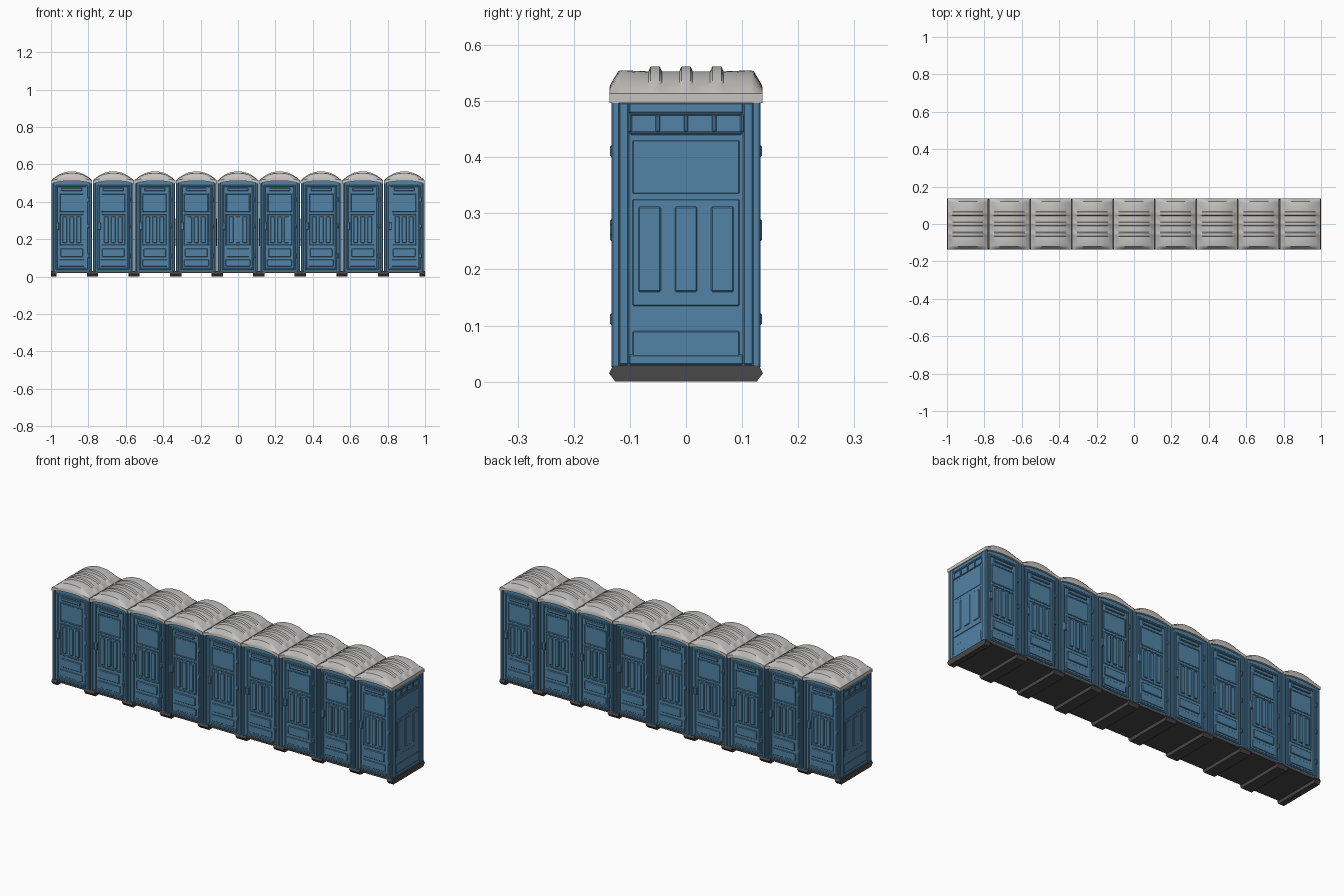
import bpy, bmesh, math
from mathutils import Matrix, Vector

if "Cube" in bpy.data.objects:
    bpy.data.objects.remove(bpy.data.objects["Cube"], do_unlink=True)

UNITS = 9
PITCH = 2 / UNITS


def material(name, rgb):
    m = bpy.data.materials.new(name)
    m.use_nodes = True
    m.diffuse_color = (*rgb, 1)
    bsdf = m.node_tree.nodes["Principled BSDF"]
    bsdf.inputs["Base Color"].default_value = (*rgb, 1)
    bsdf.inputs["Roughness"].default_value = 0.7
    return m


blue = material("blue plastic", (0.085, 0.23, 0.38))
grey = material("pale grey roof", (0.56, 0.55, 0.53))
dark = material("dark base", (0.065, 0.065, 0.065))


def finish(bm, name, mat):
    bmesh.ops.recalc_face_normals(bm, faces=bm.faces)
    me = bpy.data.meshes.new(name)
    bm.to_mesh(me)
    bm.free()
    me.materials.append(mat)
    return me


def place(me, name, x=0.0):
    ob = bpy.data.objects.new(name, me)
    ob.location.x = x
    bpy.context.collection.objects.link(ob)
    return ob


def smooth(ob, angle):
    bpy.ops.object.select_all(action="DESELECT")
    ob.select_set(True)
    bpy.context.view_layer.objects.active = ob
    bpy.ops.object.shade_smooth_by_angle(angle=math.radians(angle))


def box(bm, lo, hi, bevel=0.0, turn=None):
    lo, hi = Vector(lo), Vector(hi)
    m = Matrix.Translation((lo + hi) / 2) @ Matrix.Diagonal((*(hi - lo), 1))
    verts = bmesh.ops.create_cube(bm, size=1, matrix=m)["verts"]
    if turn:
        bmesh.ops.transform(bm, matrix=turn, verts=verts)
    if bevel:
        edges = list({e for v in verts for e in v.link_edges})
        bmesh.ops.bevel(bm, geom=edges, offset=bevel, segments=1, affect="EDGES")


def loft(bm, loops):
    """Skin closed loops of equal length and cap both ends."""
    rings = [[bm.verts.new(p) for p in loop] for loop in loops]
    n = len(rings[0])
    for a, b in zip(rings, rings[1:]):
        for i in range(n):
            bm.faces.new((a[i], a[(i + 1) % n], b[(i + 1) % n], b[i]))
    bm.faces.new(rings[0])
    bm.faces.new(rings[-1])


def arch(w, edge, crown, n=14):
    """Points of an arched line from -w to w."""
    xs = [w * (2 * i / n - 1) for i in range(n + 1)]
    return [(x, edge + (crown - edge) * (1 - abs(x / w) ** 2.2)) for x in xs]


def wall(bm, parts, wall_y, angle, bevel=0.0025):
    """Raised parts (u0, u1, z0, z1, depth) on a wall turned about z."""
    turn = Matrix.Rotation(angle, 4, "Z")
    for u0, u1, z0, z1, d in parts:
        box(bm, (u0, -wall_y - d, z0), (u1, -wall_y + 0.004, z1), min(bevel, d / 2), turn)


def frame(w, z0, z1, t, d):
    """Four strips around an open panel."""
    return [(-w, -w + t, z0, z1, d), (w - t, w, z0, z1, d),
            (-w + t, w - t, z0, z0 + t, d), (-w + t, w - t, z1 - t, z1, d)]


# Cabin core with an arched top
CORE_X, CORE_Y = 0.103, 0.126
bm = bmesh.new()
section = [(-CORE_X, 0.024)] + arch(CORE_X, 0.505, 0.525) + [(CORE_X, 0.024)]
loft(bm, [[(x, y, z) for x, z in section] for y in (-CORE_Y, CORE_Y)])
# Corner posts
for sx in (-1, 1):
    for sy in (-1, 1):
        box(bm, (sx * 0.1015 - 0.007, sy * 0.125 - 0.008, 0.024),
            (sx * 0.1015 + 0.007, sy * 0.125 + 0.008, 0.506), 0.003)
cabin = finish(bm, "cabin", blue)

# Door: outer frame, window panel, slats, kick panel, vent hood, latch, hinges
door = frame(0.086, 0.035, 0.49, 0.011, 0.005)
door += frame(0.066, 0.345, 0.445, 0.006, 0.003)
door += frame(0.066, 0.165, 0.335, 0.006, 0.003)
door += [(u - 0.012, u + 0.012, 0.18, 0.322, 0.006) for u in (-0.037, 0, 0.037)]
door += [(-0.06, 0.06, 0.105, 0.15, 0.005), (-0.066, 0.066, 0.055, 0.09, 0.003),
         (-0.055, 0.055, 0.457, 0.474, 0.007), (-0.084, -0.067, 0.25, 0.29, 0.009)]
door += [(0.083, 0.094, z, z + 0.022, 0.009) for z in (0.1, 0.26, 0.4)]
bm = bmesh.new()
for angle in (0, math.pi):
    wall(bm, door, CORE_Y, angle)
doors = finish(bm, "door", blue)

# Side wall: border, vents, window panel, slats, kick panel
side = frame(0.12, 0.03, 0.497, 0.018, 0.004)
side += [(-0.1, 0.1, 0.474, 0.48, 0.005), (-0.1, 0.1, 0.44, 0.446, 0.004)]
side += [(u - 0.004, u + 0.004, 0.444, 0.476, 0.005) for u in (-0.1, -0.05, 0, 0.05, 0.1)]
side += [(-0.095, 0.095, 0.335, 0.43, 0.002), (-0.095, 0.095, 0.135, 0.325, 0.003)]
side += [(u - 0.02, u + 0.02, 0.16, 0.312, 0.006) for u in (-0.065, 0, 0.065)]
side += [(-0.095, 0.095, 0.045, 0.09, 0.003)]
bm = bmesh.new()
for angle in (math.pi / 2, -math.pi / 2):
    wall(bm, side, CORE_X, angle)
sides = finish(bm, "side_panel", blue)

# Roof: arched sections along y, with three raised ribs
ROOF_X, BASE, RIB = 0.1095, 0.555, 0.562
stations = [(-0.136, 0.526), (-0.133, 0.533), (-0.121, 0.553), (-0.116, BASE)]
for y in (-0.055, 0, 0.055):
    stations += [(y - 0.012, BASE - 0.002), (y - 0.008, RIB), (y + 0.008, RIB), (y + 0.012, BASE - 0.002)]
stations += [(-y, z) for y, z in reversed(stations[:4])]
loops = []
for y, crown in stations:
    lower = arch(ROOF_X, 0.497, 0.512)
    upper = arch(ROOF_X, 0.514, crown)
    loops.append([(x, y, z) for x, z in lower + upper[::-1]])
bm = bmesh.new()
loft(bm, loops)
roof = finish(bm, "roof", grey)

for i in range(UNITS):
    x = (i - (UNITS - 1) / 2) * PITCH
    place(cabin, f"cabin_{i + 1}", x)
    place(doors, f"doors_{i + 1}", x)
    place(sides, f"side_panels_{i + 1}", x)
    ob = place(roof, f"roof_{i + 1}", x)
    if i == 0:
        smooth(ob, 35)

# Floor slab under the whole row
bm = bmesh.new()
box(bm, (-0.995, -0.129, 0.018), (0.995, 0.129, 0.028))
place(finish(bm, "floor_slab", dark), "floor_slab")

# Skids with pointed ends below each joint, half width at the row ends
profile = [(-0.126, 0), (0.126, 0), (0.137, 0.015), (0.13, 0.029), (-0.13, 0.029), (-0.137, 0.015)]
for i in range(UNITS + 1):
    x = -1 + i * PITCH
    x0, x1 = max(x - 0.03, -1), min(x + 0.03, 1)
    bm = bmesh.new()
    loft(bm, [[(px, y, z) for y, z in profile] for px in (x0, x1)])
    place(finish(bm, "skid", dark), f"skid_{i + 1}")
